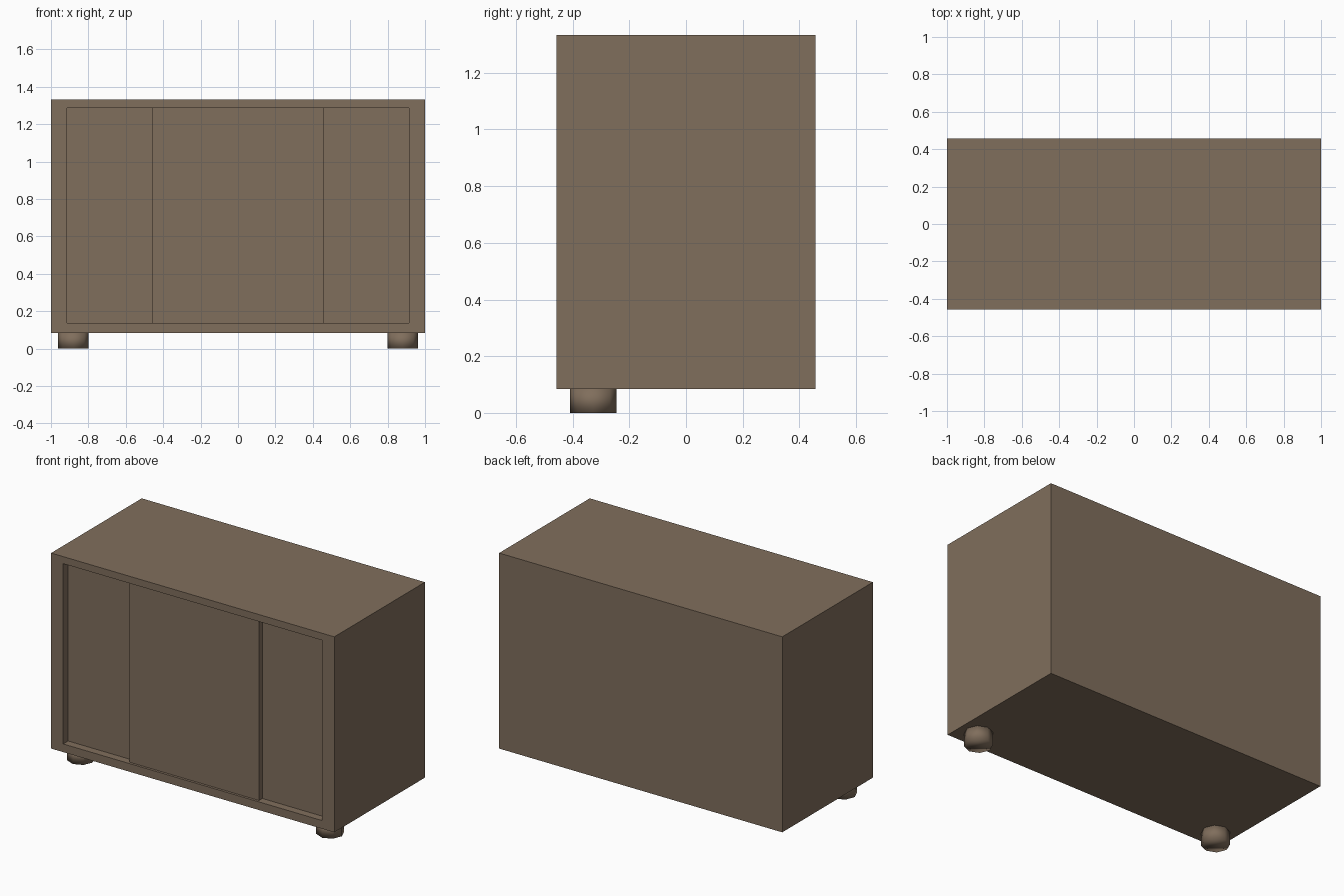
import bpy, bmesh, math
from mathutils import Matrix, Vector

if "Cube" in bpy.data.objects:
    bpy.data.objects.remove(bpy.data.objects["Cube"])

wood = bpy.data.materials.new("brown wood")
wood.diffuse_color = (0.216, 0.156, 0.107, 1)
wood.use_nodes = True
wood.node_tree.nodes["Principled BSDF"].inputs["Base Color"].default_value = wood.diffuse_color

FRONT, Z0, Z1 = -0.457, 0.085, 1.333


def finish(name, bm):
    bmesh.ops.recalc_face_normals(bm, faces=bm.faces)
    mesh = bpy.data.meshes.new(name)
    bm.to_mesh(mesh)
    bm.free()
    mesh.materials.append(wood)
    obj = bpy.data.objects.new(name, mesh)
    bpy.context.collection.objects.link(obj)
    return obj


def box_bm(x0, x1, y0, y1, z0, z1):
    bm = bmesh.new()
    size = Matrix.Diagonal((x1 - x0, y1 - y0, z1 - z0, 1))
    mid = Matrix.Translation(((x0 + x1) / 2, (y0 + y1) / 2, (z0 + z1) / 2))
    bmesh.ops.create_cube(bm, size=1, matrix=mid @ size)
    return bm


# Cabinet body: box whose front face is inset and pushed back
bm = box_bm(-1, 1, FRONT, -FRONT, Z0, Z1)
bm.faces.ensure_lookup_table()
front = min(bm.faces, key=lambda f: f.calc_center_median().y)
bmesh.ops.inset_region(bm, faces=[front], thickness=0.05)
for v in front.verts:  # opening outline
    v.co.x = math.copysign(0.915, v.co.x)
    v.co.z = 1.288 if v.co.z > 0.7 else 0.137
ext = bmesh.ops.extrude_face_region(bm, geom=[front])
bmesh.ops.translate(bm, vec=(0, 0.05, 0),
                    verts=[e for e in ext["geom"] if isinstance(e, bmesh.types.BMVert)])
if front.is_valid:
    bmesh.ops.delete(bm, geom=[front], context="FACES_ONLY")
finish("cabinet_body", bm)

# Centre sliding door, standing forward of the side panels
finish("centre_door", box_bm(-0.457, 0.457, FRONT + 0.016, FRONT + 0.05, 0.137, 1.288))

# Two short octagonal front feet, fully smooth shaded
for side, x in (("left", -0.88), ("right", 0.88)):
    bm = bmesh.new()
    bmesh.ops.create_cone(bm, cap_ends=True, segments=8, radius1=0.082, radius2=0.082,
                          depth=Z0, matrix=Matrix.Translation((x, -0.327, Z0 / 2)))
    for f in bm.faces:
        f.smooth = True
    finish(side + "_front_foot", bm)
